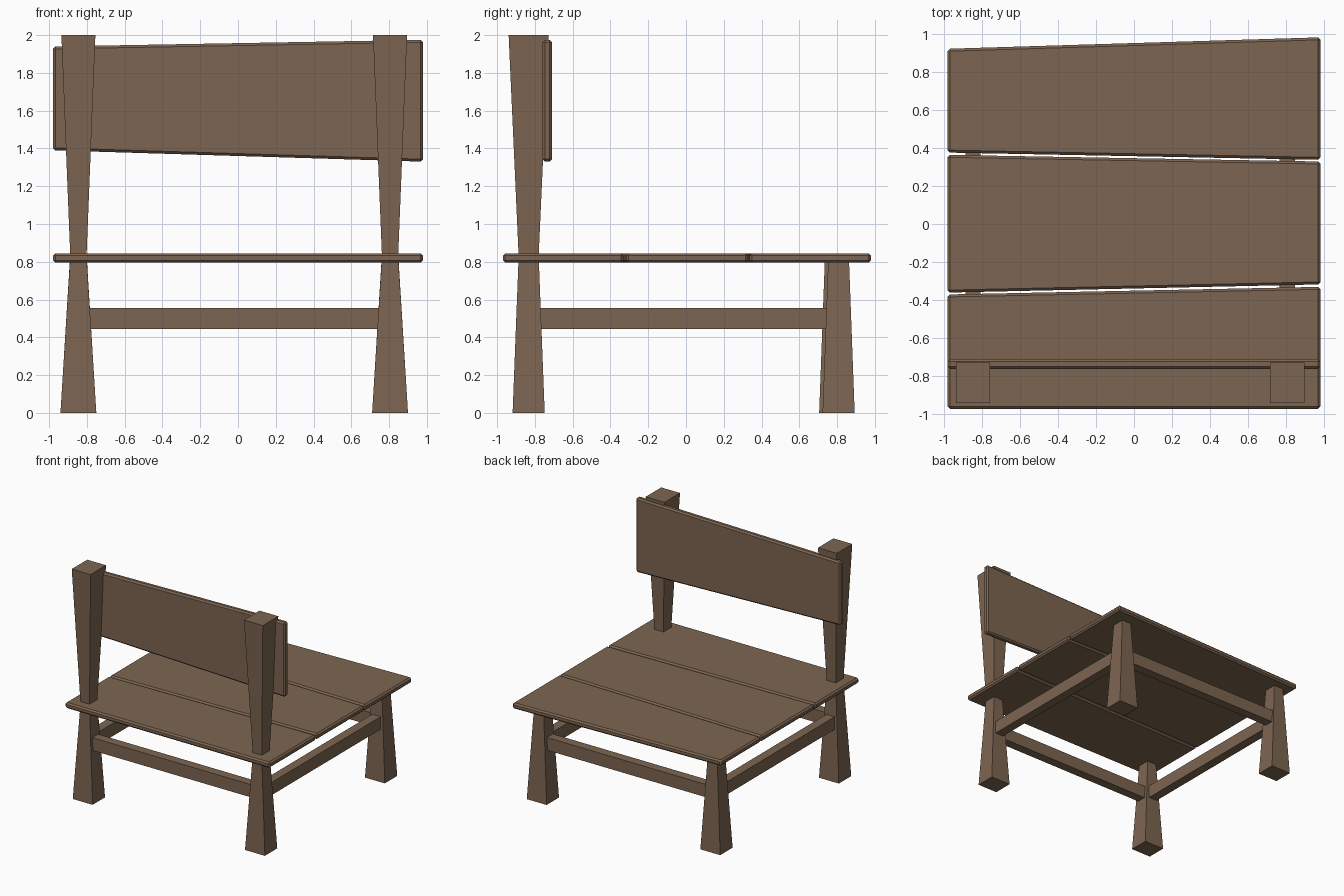
import bpy
import bmesh

cube = bpy.data.objects.get("Cube")
if cube:
    bpy.data.objects.remove(cube, do_unlink=True)

wood = bpy.data.materials.new("brown_wood")
wood.use_nodes = True
WOOD = (0.205, 0.13, 0.082, 1)
wood.diffuse_color = WOOD
wood.node_tree.nodes["Principled BSDF"].inputs["Base Color"].default_value = WOOD


def loft(name, rings, bevel=0):
    """Closed solid through a stack of four-cornered rings."""
    bm = bmesh.new()
    loops = [[bm.verts.new(p) for p in ring] for ring in rings]
    bm.faces.new(loops[0])
    bm.faces.new(loops[-1])
    for a, b in zip(loops, loops[1:]):
        for i in range(4):
            j = (i + 1) % 4
            bm.faces.new((a[i], a[j], b[j], b[i]))
    bmesh.ops.recalc_face_normals(bm, faces=bm.faces)
    mesh = bpy.data.meshes.new(name)
    bm.to_mesh(mesh)
    bm.free()
    mesh.materials.append(wood)
    obj = bpy.data.objects.new(name, mesh)
    bpy.context.collection.objects.link(obj)
    if bevel:
        mod = obj.modifiers.new("worn_edges", "BEVEL")
        mod.width = bevel
        mod.segments = 1
    return obj


def rect(x0, x1, y0, y1, z):
    return [(x0, y0, z), (x1, y0, z), (x1, y1, z), (x0, y1, z)]


def square(cx, cy, hx, hy, z):
    return rect(cx - hx, cx + hx, cy - hy, cy + hy, z)


# Tapered posts with a narrow waist at the seat, and short legs opposite
LEFT_X, RIGHT_X = 0.805, -0.845
POST_Y = -0.833
for side, x, leg_y in (("left", LEFT_X, 0.808), ("right", RIGHT_X, 0.79)):
    loft(f"{side}_backrest_post", [
        square(x, POST_Y, 0.095, 0.085, 0),
        square(x, POST_Y, 0.043, 0.053, 0.83),
        square(x, POST_Y, 0.09, 0.106, 2)])
    loft(f"{side}_short_leg", [
        square(x, leg_y, 0.095, 0.085, 0),
        square(x, leg_y, 0.045, 0.055, 0.81)])
    # Side stretcher
    loft(f"{side}_side_stretcher", [
        rect(x - 0.04, x + 0.04, POST_Y + 0.04, 0.78, z) for z in (0.445, 0.555)])

# Cross stretchers
for name, y in (("front", POST_Y), ("back", 0.8)):
    loft(f"{name}_cross_stretcher", [
        rect(RIGHT_X + 0.04, LEFT_X - 0.04, y - 0.04, y + 0.04, z)
        for z in (0.445, 0.555)])

# Uneven seat planks: near and far edge at each end
W = 0.98
planks = {
    "front": ((-0.97, -0.37), (-0.97, -0.33)),
    "middle": ((-0.36, 0.363), (-0.317, 0.328)),
    "back": ((0.375, 0.92), (0.337, 0.98)),
}
for name, ((a0, a1), (b0, b1)) in planks.items():
    loft(f"{name}_seat_plank", [
        [(-W, a0, z), (W, b0, z), (W, b1, z), (-W, a1, z)]
        for z in (0.795, 0.845)], bevel=0.013)

# Flared backrest board
loft("backrest_board", [
    [(-W, y, 1.39), (W, y, 1.33), (W, y, 1.975), (-W, y, 1.94)]
    for y in (-0.76, -0.71)], bevel=0.013)
